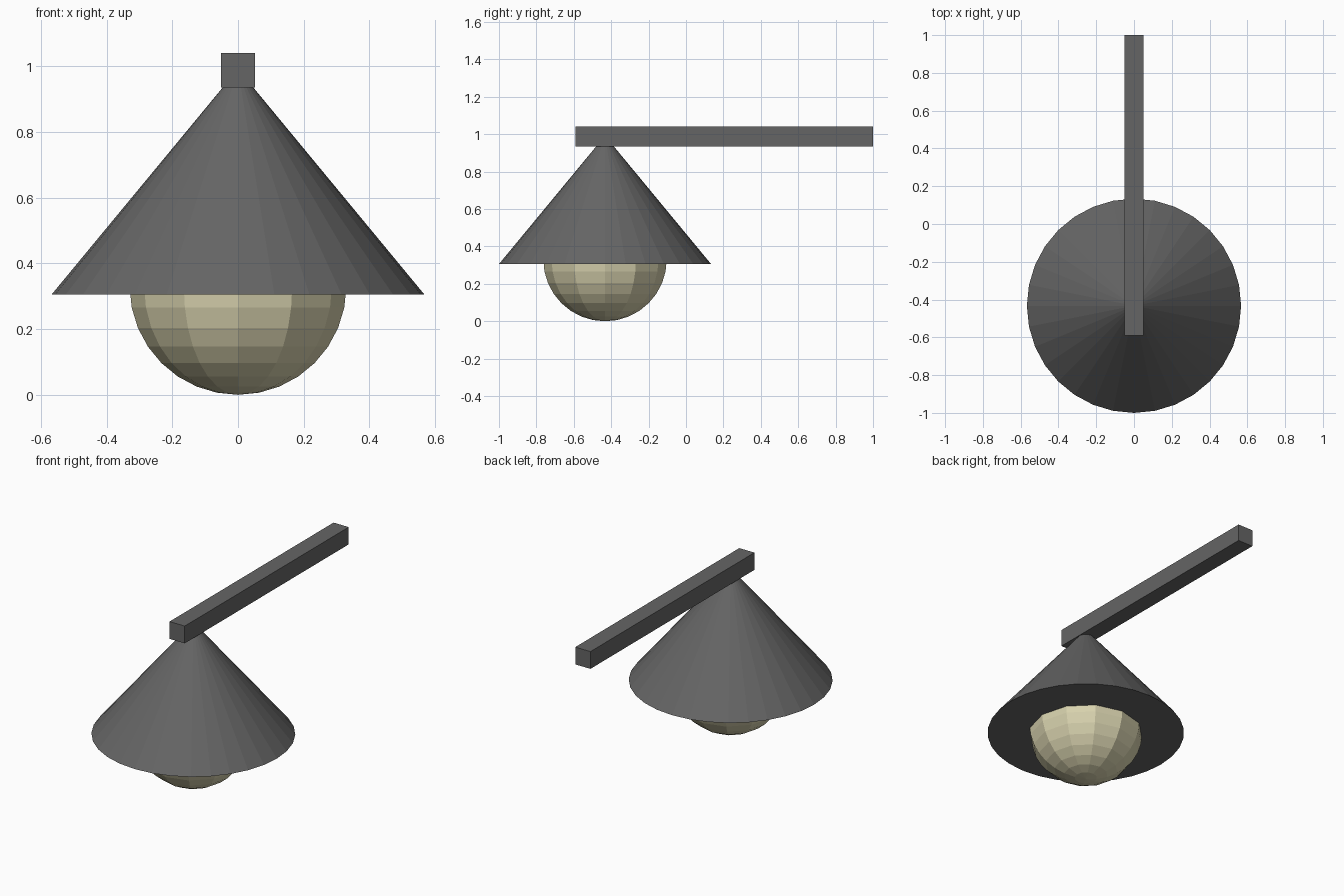
import bpy
from math import pi

if "Cube" in bpy.data.objects:
    bpy.data.objects.remove(bpy.data.objects["Cube"])


def material(name, rgb):
    mat = bpy.data.materials.new(name)
    mat.diffuse_color = (*rgb, 1)
    mat.use_nodes = True
    mat.node_tree.nodes["Principled BSDF"].inputs["Base Color"].default_value = mat.diffuse_color
    return mat


def finish(name, mat):
    obj = bpy.context.object
    obj.name = name
    obj.data.materials.append(mat)
    return obj


metal = material("dark grey metal", (0.13, 0.13, 0.13))
glass = material("warm glass", (0.68, 0.64, 0.42))

LAMP_Y = -0.433

# Square wall arm
bpy.ops.mesh.primitive_cube_add(size=1, location=(0, 0.205, 0.988))
arm = finish("arm", metal)
arm.scale = (0.103, 1.59, 0.106)

# Closed conical shade, its tip buried in the arm
BASE_Z, TIP_Z = 0.306, 0.992
bpy.ops.mesh.primitive_cone_add(vertices=32, radius1=0.567, radius2=0,
                                depth=TIP_Z - BASE_Z,
                                location=(0, LAMP_Y, (BASE_Z + TIP_Z) / 2))
finish("shade", metal)

# Faceted bulb sunk into the shade
bpy.ops.mesh.primitive_uv_sphere_add(segments=12, ring_count=16, radius=0.33,
                                     location=(0, LAMP_Y, 0.33))
finish("bulb", glass)
